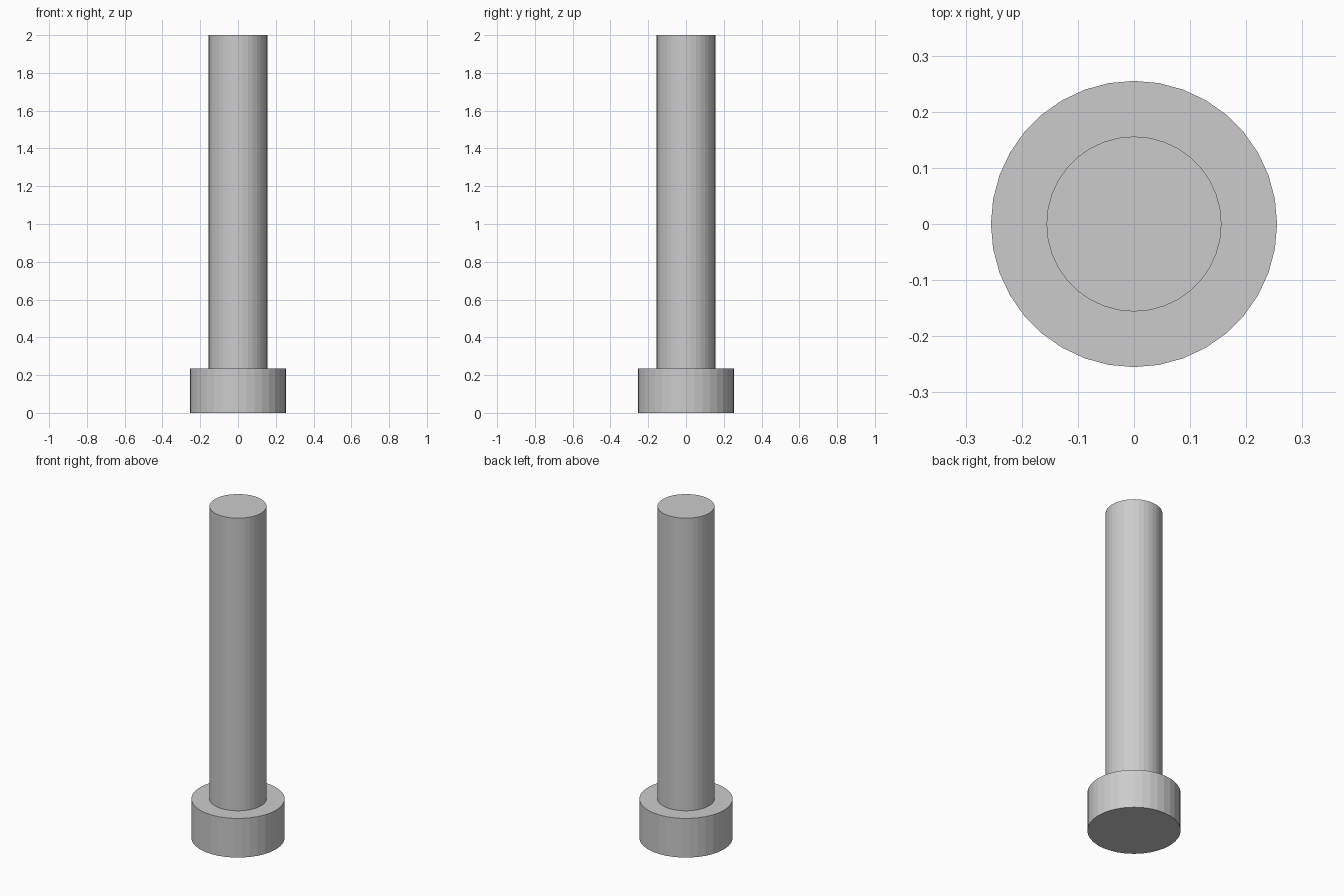
import bpy, bmesh, math

if "Cube" in bpy.data.objects:
    bpy.data.objects.remove(bpy.data.objects["Cube"])

SIDES = 36
HEAD_R, SHAFT_R = 0.255, 0.156
HEAD_H, TOTAL_H = 0.236, 2.0


def lathe(name, profile):
    """Closed solid of revolution from (radius, z) points."""
    bm = bmesh.new()
    rings = []
    for r, z in profile:
        rings.append([bm.verts.new((r * math.cos(a), r * math.sin(a), z))
                      for a in (math.tau * i / SIDES for i in range(SIDES))])
    for low, high in zip(rings, rings[1:]):
        for i in range(SIDES):
            j = (i + 1) % SIDES
            bm.faces.new((low[i], low[j], high[j], high[i]))
    bm.faces.new(rings[0][::-1])
    bm.faces.new(rings[-1])
    bmesh.ops.recalc_face_normals(bm, faces=bm.faces)
    mesh = bpy.data.meshes.new(name)
    bm.to_mesh(mesh)
    bm.free()
    obj = bpy.data.objects.new(name, mesh)
    bpy.context.collection.objects.link(obj)
    return obj


# Headed pin: wide head at the bottom, long straight shaft above
lathe("headed_pin", [(HEAD_R, 0), (HEAD_R, HEAD_H),
                     (SHAFT_R, HEAD_H), (SHAFT_R, TOTAL_H)])
